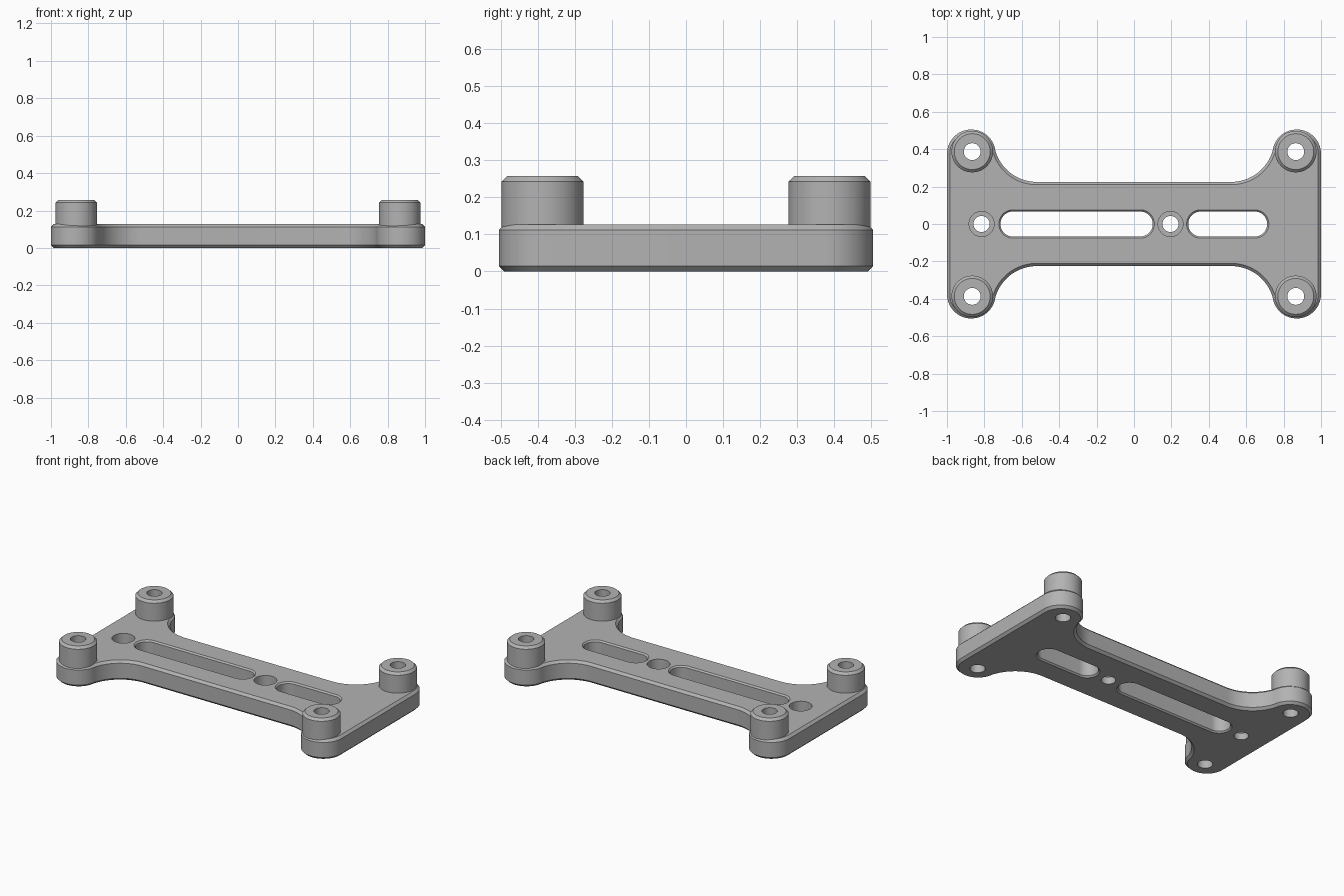
import bpy
import bmesh
from math import sin, cos, pi, atan2

if "Cube" in bpy.data.objects:
    bpy.data.objects.remove(bpy.data.objects["Cube"])

PLATE_TOP, POST_TOP, CHAMFER = 0.127, 0.257, 0.015

grey = bpy.data.materials.new("plain grey")
grey.use_nodes = True
colour = (0.45, 0.45, 0.45, 1)
grey.diffuse_color = colour
grey.node_tree.nodes["Principled BSDF"].inputs["Base Color"].default_value = colour


def arc(cx, cy, r, start, end, steps):
    angles = [start + (end - start) * i / steps for i in range(steps + 1)]
    return [(cx + r * cos(a), cy + r * sin(a)) for a in angles]


def stadium(x0, x1, y, r):
    """Rounded slot outline; a circle when x0 equals x1."""
    return arc(x1, y, r, -pi / 2, pi / 2, 24) + arc(x0, y, r, pi / 2, 3 * pi / 2, 24)


def plate_outline(inset):
    """Waisted plate: one quarter of tangent arcs, mirrored to all four."""
    ear, fillet = (0.87, 0.375), (0.52, 0.455)
    join = atan2(ear[1] - fillet[1], ear[0] - fillet[0])
    quarter = arc(*ear, 0.13 - inset, 0, pi + join, 28)
    quarter += arc(*fillet, 0.23 + inset, join, -pi / 2, 20)[1:]
    half = quarter + [(-x, y) for x, y in reversed(quarter)]
    return half + [(-x, -y) for x, y in half]


def loft(name, rings):
    """Closed solid through (outline, z) rings, listed bottom to top."""
    bm = bmesh.new()
    loops = [[bm.verts.new((x, y, z)) for x, y in pts] for pts, z in rings]
    bm.faces.new(loops[0])
    bm.faces.new(loops[-1])
    for low, high in zip(loops, loops[1:]):
        for i in range(len(low)):
            bm.faces.new((low[i - 1], low[i], high[i], high[i - 1]))
    bmesh.ops.remove_doubles(bm, verts=bm.verts, dist=0.0001)
    bmesh.ops.recalc_face_normals(bm, faces=bm.faces)
    mesh = bpy.data.meshes.new(name)
    bm.to_mesh(mesh)
    bm.free()
    mesh.materials.append(grey)
    obj = bpy.data.objects.new(name, mesh)
    bpy.context.collection.objects.link(obj)
    return obj


def combine(target, tool, operation):
    bpy.context.view_layer.objects.active = target
    mod = target.modifiers.new("combine", "BOOLEAN")
    mod.operation, mod.solver, mod.object = operation, "EXACT", tool
    bpy.ops.object.modifier_apply(modifier=mod.name)
    bpy.data.objects.remove(tool)


# Plate with chamfered rims
plate = loft("mounting_plate", [
    (plate_outline(CHAMFER), 0), (plate_outline(0), CHAMFER),
    (plate_outline(0), PLATE_TOP - CHAMFER), (plate_outline(CHAMFER), PLATE_TOP)])

# Corner posts, each with a through hole
for sx in (-1, 1):
    for sy in (-1, 1):
        x, y = sx * 0.865, sy * 0.387
        post = loft("post", [(stadium(x, x, y, 0.111), 0.06),
                             (stadium(x, x, y, 0.111), POST_TOP - CHAMFER),
                             (stadium(x, x, y, 0.111 - CHAMFER), POST_TOP)])
        combine(plate, post, "UNION")
        hole = loft("hole_cutter", [(stadium(x, x, y, 0.045), z) for z in (-0.1, 0.4)])
        combine(plate, hole, "DIFFERENCE")

# Counterbored screw holes on the centre line
for x in (-0.815, 0.195):
    bore = loft("bore_cutter", [(stadium(x, x, 0, r), z) for r, z in
                                ((0.043, -0.1), (0.043, 0.045), (0.067, 0.045), (0.067, 0.3))])
    combine(plate, bore, "DIFFERENCE")

# Long slots with lightly chamfered rims
for x0, x1 in ((-0.647, 0.033), (0.357, 0.645)):
    rim = 0.009
    levels = ((rim * 2, -rim), (0, rim), (0, PLATE_TOP - rim), (rim * 2, PLATE_TOP + rim))
    slot = loft("slot_cutter", [(stadium(x0, x1, 0, 0.067 + grow), z) for grow, z in levels])
    combine(plate, slot, "DIFFERENCE")

# Smooth curved walls, crisp chamfers
bpy.ops.object.select_all(action="DESELECT")
plate.select_set(True)
bpy.context.view_layer.objects.active = plate
bpy.ops.object.shade_smooth_by_angle(angle=pi / 6)
